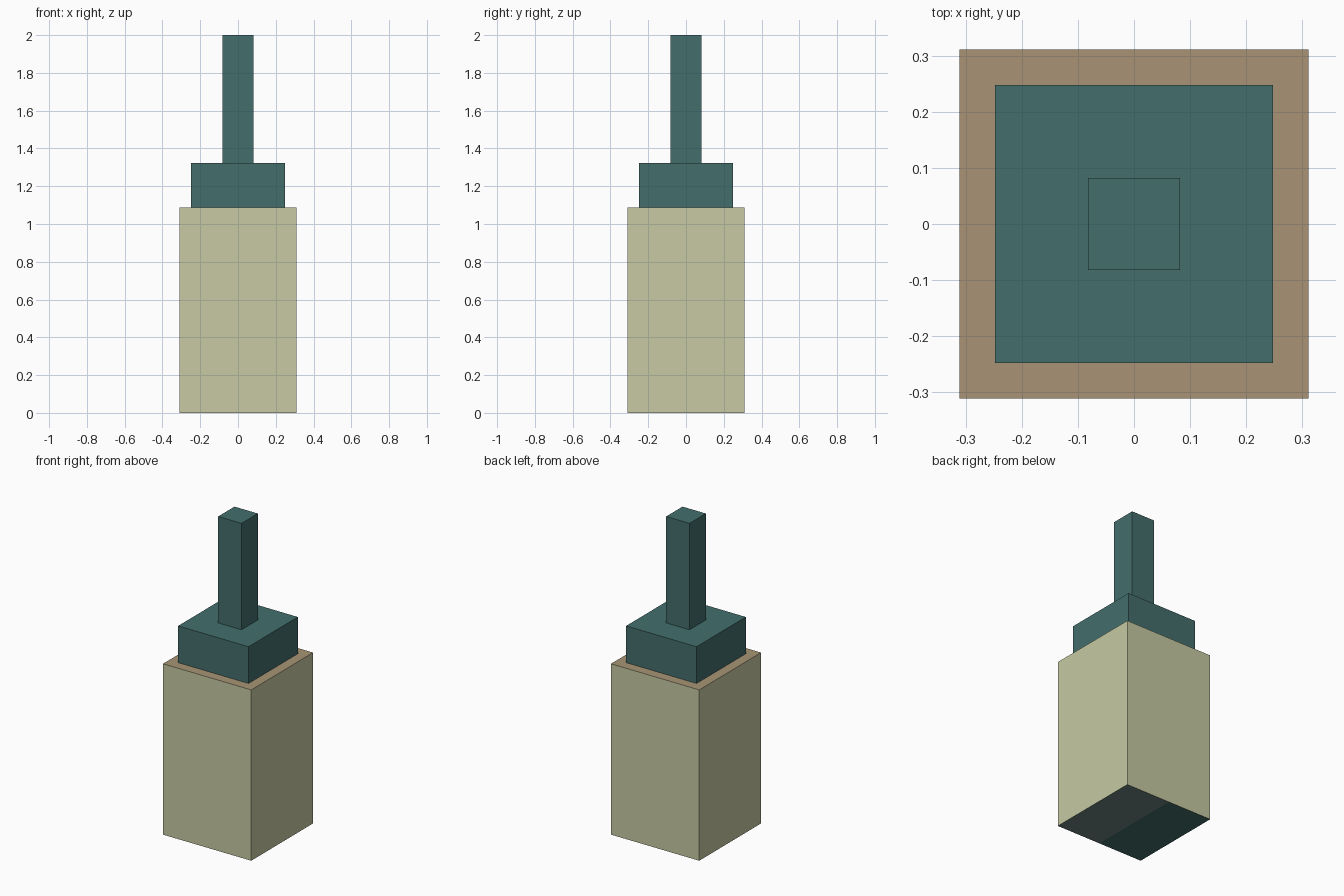
import bpy, bmesh

if "Cube" in bpy.data.objects:
    bpy.data.objects.remove(bpy.data.objects["Cube"])


def material(name, rgb):
    # sRGB 0-255 to linear diffuse colour
    lin = [c / 255 / 12.92 if c / 255 <= 0.04045 else ((c / 255 + 0.055) / 1.055) ** 2.4 for c in rgb]
    m = bpy.data.materials.new(name)
    m.diffuse_color = (*lin, 1)
    m.use_nodes = True
    m.node_tree.nodes["Principled BSDF"].inputs["Base Color"].default_value = m.diffuse_color
    return m


cream = material("pale olive cream", (199, 202, 163))
tan = material("tan", (168, 148, 117))
teal = material("dark teal", (67, 110, 108))
grey = material("grey teal", (110, 132, 128))


def box(name, half, z0, z1, mats, split=False, rule=None):
    bm = bmesh.new()
    bmesh.ops.create_cube(bm, size=1)
    for v in bm.verts:
        v.co.x *= 2 * half
        v.co.y *= 2 * half
        v.co.z = z1 if v.co.z > 0 else z0
    bm.normal_update()
    if split:  # divide the underside in two along x = 0
        under = [f for f in bm.faces if f.normal.z < -0.5]
        geom = under + list(under[0].edges) + list(under[0].verts)
        bmesh.ops.bisect_plane(bm, geom=geom, plane_co=(0, 0, 0), plane_no=(1, 0, 0))
        bm.normal_update()
    if rule:
        for f in bm.faces:
            f.material_index = rule(f)
    me = bpy.data.meshes.new(name)
    bm.to_mesh(me)
    bm.free()
    for m in mats:
        me.materials.append(m)
    ob = bpy.data.objects.new(name, me)
    bpy.context.collection.objects.link(ob)
    return ob


def body_colour(f):
    if f.normal.z > 0.5:
        return 1
    if f.normal.z < -0.5:
        return 3 if f.calc_center_median().x > 0 else 2
    return 0


# Main body: cream sides, tan top, two-tone underside
box("body", 0.311, 0, 1.088, [cream, tan, teal, grey], True, body_colour)
# Collar block on the body
box("collar", 0.248, 1.088, 1.322, [teal])
# Upright stem
box("stem", 0.082, 1.322, 2.0, [teal])
